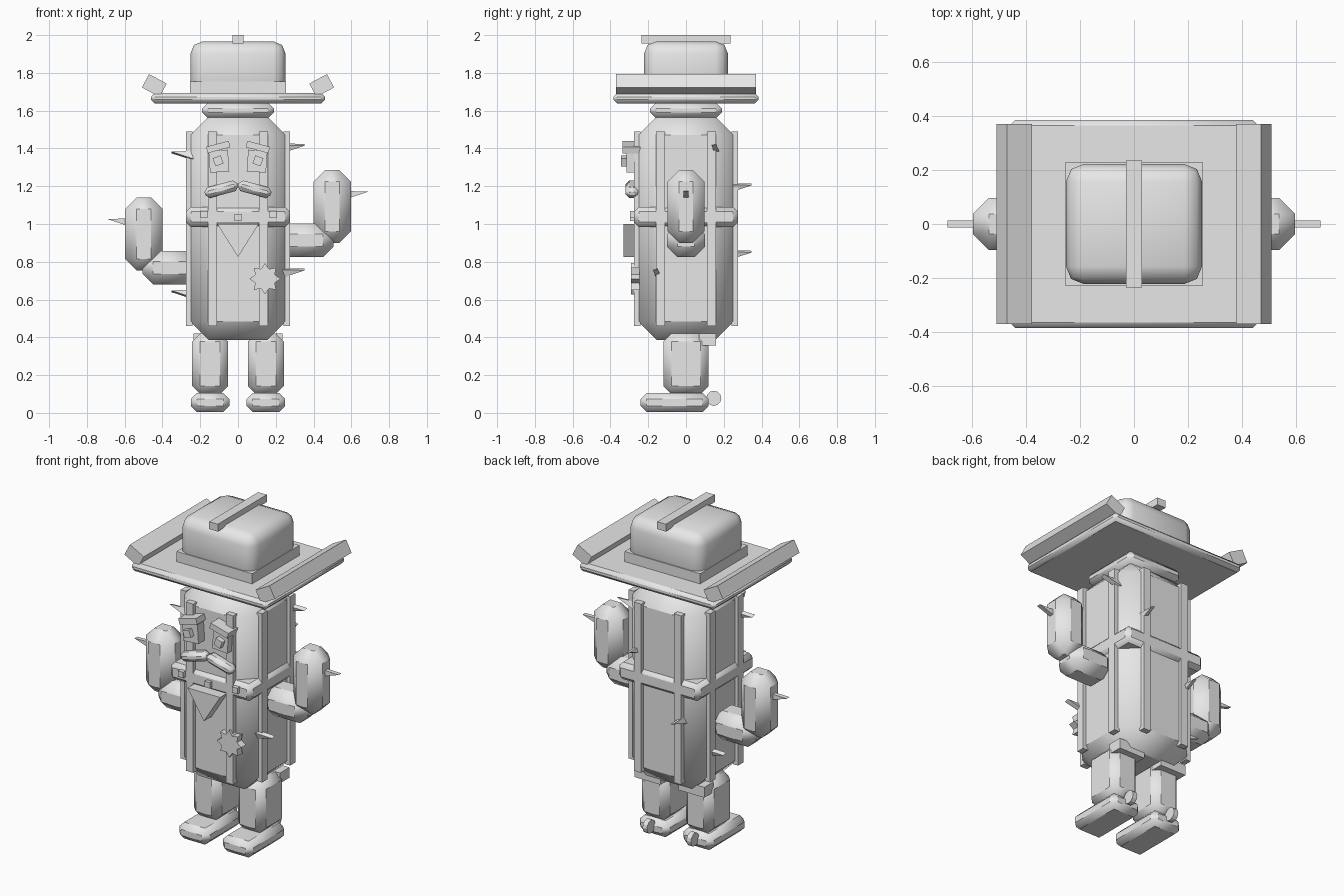
import bpy, bmesh, math
from mathutils import Matrix, Vector

if "Cube" in bpy.data.objects:
    bpy.data.objects.remove(bpy.data.objects["Cube"])

grey = bpy.data.materials.new("plain_grey")
grey.diffuse_color = (0.8, 0.8, 0.8, 1)
grey.use_nodes = True
grey.node_tree.nodes["Principled BSDF"].inputs["Base Color"].default_value = grey.diffuse_color


def finish(name, bm, angle=None):
    bmesh.ops.recalc_face_normals(bm, faces=bm.faces)
    me = bpy.data.meshes.new(name)
    bm.to_mesh(me)
    bm.free()
    me.materials.append(grey)
    ob = bpy.data.objects.new(name, me)
    bpy.context.collection.objects.link(ob)
    if angle:
        bpy.ops.object.select_all(action='DESELECT')
        ob.select_set(True)
        bpy.context.view_layer.objects.active = ob
        bpy.ops.object.shade_smooth_by_angle(angle=math.radians(angle))
    return ob


def box(name, x, y, z, bevel=0, segments=1, tilt=0, angle=40):
    """Box from (min, max) ranges, optionally chamfered and tilted about y."""
    lo, hi = Vector((x[0], y[0], z[0])), Vector((x[1], y[1], z[1]))
    size = hi - lo
    bm = bmesh.new()
    bmesh.ops.create_cube(bm, size=1)
    bmesh.ops.scale(bm, vec=size, verts=bm.verts)
    if bevel:
        bmesh.ops.bevel(bm, geom=bm.edges[:], offset=bevel, segments=segments,
                        profile=0.5, affect='EDGES')
    bm.transform(Matrix.Translation((lo + hi) / 2)
                 @ Matrix.Rotation(math.radians(tilt), 4, 'Y'))
    return finish(name, bm, angle if bevel else None)


def prism(name, outline, y0, y1):
    """Extrude an (x, z) outline from y0 to y1."""
    bm = bmesh.new()
    a = [bm.verts.new((x, y0, z)) for x, z in outline]
    b = [bm.verts.new((x, y1, z)) for x, z in outline]
    bm.faces.new(a)
    bm.faces.new(b[::-1])
    for i in range(len(a)):
        j = (i + 1) % len(a)
        bm.faces.new((a[i], a[j], b[j], b[i]))
    return finish(name, bm)


def thorn(name, base, length, turn, twist=0):
    """Wedge-shaped spine pointing along +x, turned about z."""
    ob = prism(name, [(-0.03, 0.008), (length, 0.004), (-0.03, -0.037)], -0.013, 0.013)
    ob.data.transform(Matrix.Translation(base)
                      @ Matrix.Rotation(math.radians(turn), 4, 'Z')
                      @ Matrix.Rotation(math.radians(twist), 4, 'X'))


# Trunk with raised ribs on all four sides
box("trunk", (-0.255, 0.255), (-0.255, 0.255), (0.385, 1.57), 0.1)
for s in (-1, 1):
    for c in (-0.135, 0.135):
        span, out = (c - 0.025, c + 0.025), sorted((s * 0.24, s * 0.275))
        box("trunk_rib", span, out, (0.46, 1.49))
        box("side_rib", out, span, (0.46, 1.49))

# Belt, studs, kerchief and badge
box("belt", (-0.275, 0.275), (-0.275, 0.275), (0.985, 1.09), 0.025)
for x, z in ((-0.18, 1.05), (0, 1.035), (0.185, 1.05)):
    box("belt_stud", (x - 0.018, x + 0.018), (-0.297, -0.26), (z - 0.018, z + 0.018))
prism("kerchief", [(-0.11, 1.0), (0.11, 1.0), (0, 0.825)], -0.33, -0.25)
star = []
for i in range(16):
    r, a = (0.083 if i % 2 == 0 else 0.056), math.pi * i / 8
    star.append((0.143 + r * math.cos(a), 0.71 + r * math.sin(a)))
prism("badge", star, -0.29, -0.245)

# Face
for s in (-1, 1):
    def span(a, b):
        return sorted((s * a, s * b))
    box("eye", span(0.05, 0.152), (-0.315, -0.24), (1.275, 1.39), tilt=s * 4)
    box("pupil", span(0.083, 0.128), (-0.345, -0.28), (1.312, 1.357), tilt=s * 20)
    box("eyebrow", span(0.043, 0.167), (-0.335, -0.24), (1.39, 1.425), tilt=s * 15)
    box("moustache", span(-0.002, 0.178), (-0.32, -0.25), (1.155, 1.213), 0.02, tilt=s * 15)

# Hat
box("hat_base", (-0.19, 0.19), (-0.19, 0.19), (1.56, 1.642), 0.03)
box("hat_brim", (-0.46, 0.46), (-0.385, 0.385), (1.638, 1.693), 0.02)
box("hat_band", (-0.255, 0.255), (-0.228, 0.228), (1.68, 1.755))
box("hat_crown", (-0.252, 0.252), (-0.222, 0.222), (1.66, 1.967), 0.065, 2, angle=50)
box("hat_crease", (-0.029, 0.029), (-0.236, 0.236), (1.955, 2.0))
for s in (-1, 1):
    box("brim_curl", sorted((s * 0.39, s * 0.496)), (-0.37, 0.37), (1.693, 1.773), tilt=-s * 28)

# Arms: the right one sits higher than the left
for s, z in ((1, 0.825), (-1, 0.68)):
    box("arm", sorted((s * 0.22, s * 0.505)), (-0.1, 0.1), (z, z + 0.177), 0.055)
    box("forearm", sorted((s * 0.4, s * 0.597)), (-0.097, 0.097),
        (z + 0.075, z + 0.46), 0.06)
    thorn("arm_thorn", (s * 0.597, 0, z + 0.342), 0.093, 0 if s > 0 else 180)

# Legs, boots and spurs
for s in (-1, 1):
    def span(a, b):
        return sorted((s * a, s * b))
    box("leg", span(0.053, 0.243), (-0.12, 0.12), (0.1, 0.42), 0.042)
    box("boot", span(0.045, 0.25), (-0.24, 0.12), (0.005, 0.105), 0.032)
    box("leg_flap", span(0.06, 0.236), (0.07, 0.16), (0.357, 0.42))
    bm = bmesh.new()
    bmesh.ops.create_cone(bm, cap_ends=True, segments=12, radius1=0.04, radius2=0.04, depth=0.03)
    bm.transform(Matrix.Translation((s * 0.148, 0.147, 0.077)) @ Matrix.Rotation(math.pi / 2, 4, 'Y'))
    finish("spur", bm)

# Trunk thorns
for base, turn in (((0.265, 0.15, 1.415), 0), ((0.265, -0.16, 0.755), 0),
                   ((-0.265, -0.15, 1.375), 180), ((-0.265, 0.13, 0.64), 180),
                   ((0.15, 0.26, 1.205), 90), ((-0.15, 0.26, 0.85), 90)):
    thorn("trunk_thorn", base, 0.088, turn, 20)
